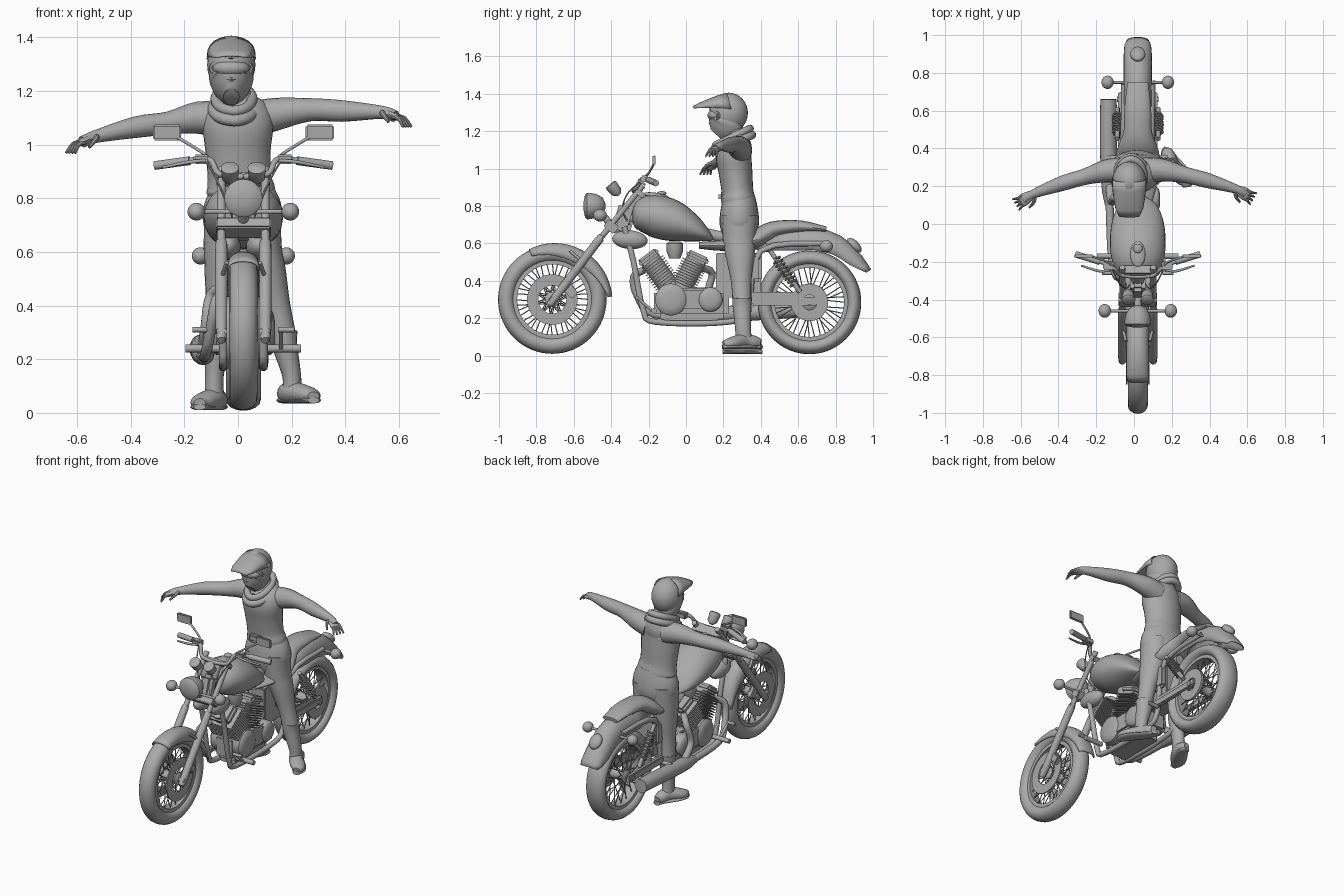
import bpy, bmesh
from math import sin, cos, pi, radians
from mathutils import Vector, Matrix

cube = bpy.data.objects.get("Cube")
if cube:
    bpy.data.objects.remove(cube, do_unlink=True)

grey = bpy.data.materials.new("plain grey")
grey.use_nodes = True
grey.diffuse_color = (.4, .4, .4, 1)
grey.node_tree.nodes["Principled BSDF"].inputs["Base Color"].default_value = (.4, .4, .4, 1)
parts = []
MID = .02  # centre line of the motorcycle
SIDES = ((-1, "right"), (1, "left"))


def finish(name, bm):
    bmesh.ops.recalc_face_normals(bm, faces=bm.faces)
    mesh = bpy.data.meshes.new(name)
    bm.to_mesh(mesh)
    bm.free()
    mesh.materials.append(grey)
    obj = bpy.data.objects.new(name, mesh)
    bpy.context.collection.objects.link(obj)
    parts.append(obj)
    return obj


def skin(bm, rings, closed):
    """Bridge rings of vertices; cap the ends when open."""
    count, seg = len(rings), len(rings[0])
    for i in range(count if closed else count - 1):
        a, b = rings[i], rings[(i + 1) % count]
        for k in range(seg):
            j = (k + 1) % seg
            bm.faces.new((a[k], a[j], b[j], b[k]))
    if not closed:
        bm.faces.new(rings[0])
        bm.faces.new(rings[-1])


def blend(a, b, c, d, t):
    return b + t / 2 * (c - a + t * (2 * a - 5 * b + 4 * c - d + t * (3 * (b - c) + d - a)))


def tube(name, pts, seg=14, sub=4, closed=False, bm=None):
    """Smooth swept tube; points are x, y, z, radius and an optional second radius."""
    pts = [tuple(p) + (p[3],) if len(p) == 4 else tuple(p) for p in pts]
    n, path = len(pts), []
    for i in range(n if closed else n - 1):
        q = [pts[(i + k) % n] if closed else pts[min(max(i + k, 0), n - 1)] for k in (-1, 0, 1, 2)]
        path += [[blend(*c, j / sub) for c in zip(*q)] for j in range(sub)]
    if not closed:
        path.append(pts[-1])
    m, u, rings, target = len(path), None, [], bm or bmesh.new()
    for i, p in enumerate(path):
        lo, hi = ((i - 1) % m, (i + 1) % m) if closed else (max(i - 1, 0), min(i + 1, m - 1))
        t = (Vector(path[hi][:3]) - Vector(path[lo][:3])).normalized()
        if u is None:
            u = Vector((1, 0, 0)) if abs(t.x) < .8 else Vector((0, 1, 0))
        u = (u - t * u.dot(t)).normalized()
        v = t.cross(u)
        rings.append([target.verts.new(Vector(p[:3]) + u * p[3] * cos(2 * pi * k / seg)
                                       + v * p[4] * sin(2 * pi * k / seg)) for k in range(seg)])
    skin(target, rings, closed)
    return None if bm else finish(name, target)


def rod(name, a, b, r, seg=10, bm=None):
    return tube(name, [(*a, r), (*b, r)], seg, 1, bm=bm)


def lathe(name, centre, axis, profile, closed=False, seg=40):
    """Turn (height, radius) pairs around an axis."""
    bm = bmesh.new()
    turn = Vector(axis).to_track_quat('Z', 'Y')
    rings = [[bm.verts.new(Vector(centre) + turn @ Vector((r * cos(2 * pi * k / seg), r * sin(2 * pi * k / seg), h)))
              for k in range(seg)] for h, r in profile]
    skin(bm, rings, closed)
    return finish(name, bm)


def ring(name, centre, half, inner, outer):
    return lathe(name, centre, (1, 0, 0), [(-half, inner), (-half, outer), (half, outer), (half, inner)], True)


def box(name, centre, size, tilt=0, bm=None, bevel=.006):
    target = bm or bmesh.new()
    place = Matrix.Translation(centre) @ Matrix.Rotation(tilt, 4, 'X') @ Matrix.Diagonal((*size, 1))
    bmesh.ops.create_cube(target, size=1, matrix=place)
    if bm:
        return None
    bmesh.ops.bevel(target, geom=target.edges[:], offset=bevel, segments=2, affect='EDGES')
    return finish(name, target)


def ball(name, centre, size, tilt=0):
    bm = bmesh.new()
    place = Matrix.Translation(centre) @ Matrix.Rotation(tilt, 4, 'X') @ Matrix.Diagonal((*size, 1))
    bmesh.ops.create_uvsphere(bm, u_segments=28, v_segments=16, radius=1, matrix=place)
    return finish(name, bm)


def arched_sheet(name, path, mid=MID):
    """Arched sheet along y, z points with half width and side depth."""
    bm, rows = bmesh.new(), []
    for i, (y, z, w, drop) in enumerate(path):
        a, b = path[max(i - 1, 0)], path[min(i + 1, len(path) - 1)]
        n = Vector((0, a[1] - b[1], b[0] - a[0])).normalized()
        rows.append([bm.verts.new(Vector((mid + w * cos(pi * k / 12), y, z)) - n * drop * (1 - abs(sin(pi * k / 12)) ** .7))
                     for k in range(13)])
    for a, b in zip(rows, rows[1:]):
        for k in range(12):
            bm.faces.new((a[k], a[k + 1], b[k + 1], b[k]))
    finish(name, bm).modifiers.new("thickness", 'SOLIDIFY').thickness = .006


# Wheels: tyre, rim, hub and laced spokes
def wheel(name, y, z, radius, width, depth):
    c, rim = (MID, y, z), radius - 2 * depth
    lathe(name + "_tyre", c, (1, 0, 0), [(width * cos(pi * k / 8), radius - depth + depth * sin(pi * k / 8))
                                         for k in range(16)], True, 64)
    ring(name + "_rim", c, width * .6, rim - .012, rim + .012)
    lathe(name + "_hub", c, (1, 0, 0), [(-.06, .025), (-.05, .04), (-.03, .03), (.03, .03), (.05, .04), (.06, .025)])
    bm, count = bmesh.new(), 40
    for k in range(count):
        a, s = 2 * pi * k / count, 1 if k % 2 else -1
        b = a + (.5 if k % 4 < 2 else -.5)
        rod("", (MID + s * .04, y + .035 * cos(b), z + .035 * sin(b)),
            (MID + s * .01, y + rim * cos(a), z + rim * sin(a)), .003, 5, bm)
    finish(name + "_spokes", bm)


wheel("front_wheel", -.715, .3, .29, .053, .045)
wheel("rear_wheel", .66, .285, .277, .065, .04)
front_arch = [(k / 16, radians(115 - 7 * k), .296 + .0016 * k) for k in range(17)]
arched_sheet("front_fender", [(-.715 + r * cos(a), .3 + r * sin(a), .06, .04 + .045 * sin(pi * t) - .015 * t)
                              for t, a, r in front_arch])
arched_sheet("rear_fender", [(.42, .64, .07, .08), (.55, .67, .075, .11), (.68, .685, .076, .12), (.76, .67, .076, .12),
                             (.83, .64, .076, .11), (.88, .6, .076, .1), (.94, .535, .076, .08), (.975, .485, .072, .05), (.99, .46, .06, .03)])
ball("tail_light", (MID, .9, .59), (.04, .05, .025), -.8)
ring("drive_sprocket", (MID + .085, .66, .285), .008, .04, .1)
box("belt_guard", (MID + .085, .48, .305), (.016, .3, .07))

# Fork, clamps and front brakes
for s, side in SIDES:
    x = MID + s * .082
    rod(side + "_fork_upper", (x, -.23, .91), (x, -.48, .6), .016)
    tube(side + "_fork_lower", [(x, -.45, .63, .02), (x, -.48, .6, .023), (x, -.7, .31, .022), (x, -.735, .27, .014)])
    ring(side + "_brake_disc", (MID + s * .058, -.715, .3), .004, .075, .135)
    box(side + "_brake_caliper", (MID + s * .068, -.62, .35), (.035, .05, .08), .7)
    rod(side + "_fender_stay", (MID + s * .062, -.62, .56), (x, -.55, .5), .008)
rod("front_axle", (MID - .1, -.715, .3), (MID + .1, -.715, .3), .014)
box("lower_clamp", (MID, -.4, .69), (.205, .07, .05), -.65)
box("upper_clamp", (MID, -.25, .87), (.2, .06, .03), -.65)
rod("steering_neck", (MID, -.38, .67), (MID, -.24, .86), .035)
box("neck_cover", (MID, -.33, .73), (.08, .1, .17), -.3, bevel=.02)

# Lights and gauges
lathe("headlight", (MID, -.43, .8), (0, -1, 0), [(0, .012), (.015, .045), (.05, .064), (.09, .071), (.1, .071), (.11, .06), (.118, .02)])
rod("headlight_bracket", (MID, -.48, .79), (MID, -.4, .7), .02)
for s, side in SIDES:
    lathe(side + "_gauge", (MID + s * .05, -.37, .875), (0, -.5, .6), [(-.02, .012), (0, .03), (.05, .034), (.055, .028)])
    for where, y, z, reach, r in (("front", -.46, .75, .175, .033), ("rear", .75, .585, .16, .032)):
        ball(f"{side}_{where}_indicator", (MID + s * reach, y, z), (r, r * 1.1, r))
        rod(f"{side}_{where}_indicator_stalk", (MID, y, z), (MID + s * reach, y, z), .008)

# Handlebar, grips, levers and mirrors
for s, side in SIDES:
    def at(x, y, z, *r):
        return (MID + s * x, y, z, *r)
    tube(side + "_handlebar", [at(.32, -.16, .92, .011), at(.17, -.21, .945, .011), at(.12, -.24, .94, .011),
                               at(.09, -.27, .89, .011), at(0, -.28, .88, .011)])
    rod(side + "_grip", at(.33, -.16, .922), at(.2, -.2, .94), .017)
    box(side + "_switch_box", at(.155, -.22, .945), (.06, .045, .035))
    tube(side + "_lever", [at(.14, -.24, .94, .006), at(.2, -.25, .935, .007), at(.3, -.22, .915, .005)])
    tube(side + "_mirror_stem", [at(.13, -.23, .95, .006), at(.16, -.2, .975, .006), at(.25, -.17, 1.03, .006)])
    box(side + "_mirror", at(.285, -.17, 1.045), (.105, .016, .058))
    tube(side + "_cable", [at(.14, -.23, .94, .004), at(.1, -.31, .87, .004), at(.06, -.34, .78, .004), at(.03, -.3, .7, .004)], 6)

# Tank and seat
tube("fuel_tank", [(MID, *p) for p in ((-.285, .75, .04, .03), (-.265, .75, .1, .075), (-.18, .75, .14, .112),
                                       (-.07, .72, .147, .11), (.03, .68, .132, .075), (.1, .645, .1, .038), (.14, .62, .05, .01))], 28)
ball("tank_console", (MID, -.16, .855), (.04, .07, .016), -.15)
ball("filler_cap", (MID, -.13, .868), (.025, .025, .012))
tube("seat", [(MID, *p) for p in ((.07, .59, .06, .018), (.2, .59, .1, .03), (.35, .61, .115, .04), (.42, .65, .1, .05),
                                  (.49, .68, .075, .042), (.62, .69, .07, .032), (.75, .675, .055, .015))], 20)

# Frame, swingarm and shocks
rod("backbone", (MID, -.3, .74), (MID, .45, .58), .03)
for s, side in SIDES:
    x = MID + s * .075
    tube(side + "_frame_tube", [(x, -.33, .69, .016), (x, -.28, .5, .016), (x, -.23, .25, .016), (x, -.16, .18, .016),
                                (x, .22, .18, .016), (x, .33, .25, .016), (x, .4, .56, .016), (x, .74, .6, .014)])
    x = MID + s * .09
    box(side + "_swingarm", (x, .5, .29), (.028, .4, .045))
    tube(side + "_shock_spring", [(MID + s * .108 + .025 * cos(a), .48 + .1 * a / 50 + .02 * sin(a),
                                   .52 - .14 * a / 50 + .014 * sin(a), .006) for a in range(51)], 6, 1)
    rod(side + "_shock_body", (MID + s * .108, .45, .56), (MID + s * .108, .61, .34), .013)
    ball(side + "_neck_pod", (MID + s * .055, -.3, .62), (.045, .095, .05), -.08)
    box(side + "_side_cover", (MID + s * .075, .33, .47), (.04, .15, .15), bevel=.015)
    rod(side + "_foot_peg", (MID + s * .09, -.17, .24), (MID + s * .215, -.17, .24), .015)
    rod(side + "_pedal", (MID + s * .14, -.18, .24), (MID + s * .14, -.26, .31), .008)
    rod(side + "_pedal_tip", (MID + s * .13, -.26, .31), (MID + s * .19, -.26, .31), .01)
    rod(side + "_rear_peg", (MID + s * .09, .35, .27), (MID + s * .16, .35, .27), .013)
rod("rear_axle", (MID - .11, .66, .285), (MID + .11, .66, .285), .015)
box("battery_box", (MID, .28, .43), (.12, .24, .24))

# Engine: crankcase, covers and two finned cylinders
box("crankcase", (MID, .03, .28), (.17, .4, .17), bevel=.03)
box("sump", (MID, .02, .19), (.12, .3, .05))
for s, side in SIDES:
    for part, y, r in (("crank", -.08, .085), ("gearbox", .13, .065)):
        lathe(f"{side}_{part}_cover", (MID, y, .3), (s, 0, 0), [(0, r), (.1, r), (.11, r * .9), (.118, r * .5)])
    box(side + "_cover_bridge", (MID + s * .08, .03, .3), (.05, .2, .12), bevel=.012)
for name, top, tilt in (("front", -.21, .65), ("rear", .07, -.42)):
    base, head, bm = Vector((MID, -.05, .31)), Vector((MID, top, .54)), bmesh.new()
    rod("", base, head, .055, 20, bm)
    for k in range(10):
        box("", base.lerp(head, .3 + k * .055), (.19, .14, .006), tilt, bm)
    finish(name + "_cylinder_fins", bm)
    box(name + "_cylinder_head", base.lerp(head, .93), (.17, .125, .045), tilt, bevel=.014)
lathe("air_cleaner", (MID, -.06, .56), (0, 0, 1), [(-.04, .03), (0, .045), (.04, .045), (.05, .03)])

# Exhaust
tube("front_exhaust_pipe", [(-.04, -.22, .46, .02), (-.08, -.28, .42, .02), (-.1, -.26, .32, .02), (-.12, -.17, .22, .02), (-.13, .14, .21, .022)])
tube("rear_exhaust_pipe", [(-.04, .08, .47, .02), (-.1, .14, .44, .02), (-.12, .12, .32, .02), (-.13, .22, .23, .022)])
tube("muffler", [(-.13, .1, .21, .024), (-.13, .2, .22, .042), (-.135, .4, .235, .045), (-.135, .55, .245, .045), (-.135, .66, .25, .043)], 20)

# Rider: body and legs
tube("jacket", [(.01, .28, .8, .12, .085), (.01, .28, .83, .128, .092), (.005, .275, .88, .118, .085), (0, .265, .98, .122, .09),
                (0, .255, 1.07, .132, .095), (0, .27, 1.12, .12, .085), (-.01, .27, 1.165, .075, .06), (-.02, .25, 1.22, .045, .045)], 28)
box("belt_pouch", (0, .19, .85), (.1, .03, .05), bevel=.012)
tube("hips", [(.015, .285, .85, .11, .085), (.017, .285, .78, .143, .1), (.017, .285, .7, .145, .105), (.017, .285, .62, .1, .08)], 28)
for side, hip, knee, ankle, toe, z in (("right", -.05, -.07, -.088, -.135, .01), ("left", .085, .145, .2, .265, .035)):
    tube(side + "_leg", [(hip, .285, .75, .075, .095), (hip, .285, .62, .078, .088), ((hip + knee) / 2, .29, .52, .065, .075),
                         (knee, .295, .4, .05, .055), ((knee + ankle) / 2, .3, .27, .048, .05)], 20)
    tube(side + "_boot_shaft", [((knee + ankle) / 2, .3, .31, .05, .053), ((knee + ankle) / 2, .3, .26, .048, .05),
                                (ankle, .305, .14, .035, .042), (ankle, .31, z + .04, .037, .046)], 20)
    heel = ankle - (toe - ankle) * .3
    tube(side + "_boot_foot", [(heel, .4, z + .032, .02, .022), (heel, .37, z + .036, .036, .034), (ankle, .31, z + .042, .042, .042),
                               (toe, .24, z + .032, .043, .03), (toe * 1.06, .2, z + .026, .022, .018)], 18)
    tube(side + "_boot_sole", [(heel, .405, z + .012, .02, .012), (heel, .36, z + .012, .036, .012),
                               (toe, .25, z + .012, .042, .012), (toe * 1.06, .195, z + .012, .022, .012)], 18)

# Rider: arms and hands with spread fingers
for side, arm in (("right", ((-.06, .285, 1.09), (-.15, .28, 1.1), (-.26, .25, 1.08), (-.38, .215, 1.065), (-.53, .16, 1.03), (-.58, .13, 1.01))),
                  ("left", ((.06, .285, 1.095), (.15, .285, 1.115), (.27, .26, 1.13), (.39, .23, 1.125), (.54, .185, 1.12), (.585, .16, 1.105)))):
    tube(side + "_arm", [(*p, r) for p, r in zip(arm, (.068, .06, .043, .04, .024, .022))], 20)
    wrist, palm = Vector(arm[-2]), Vector(arm[-1])
    ahead = (palm - wrist).normalized()
    across = ahead.cross(Vector((0, 0, 1))).normalized()
    tube(side + "_palm", [(*wrist, .022, .018), (*palm, .034, .014), (*(palm + ahead * .02), .028, .01)])
    for k, finger in enumerate(("first", "second", "third", "fourth")):
        root = palm + across * (k - 1.5) * .016
        tip = root + ahead * .055 + across * (k - 1.5) * .006 - Vector((0, 0, .024))
        tube(f"{side}_{finger}_finger", [(*root, .009), (*(root + ahead * .03), .008), (*tip, .005)], 8)
    inner = across if across.y < 0 else -across
    tube(side + "_thumb", [(*wrist, .012), (*(wrist + ahead * .02 + inner * .035), .01), (*(palm + inner * .05 - Vector((0, 0, .02))), .006)], 8)

# Rider: scarf, helmet, goggles and peak
HEAD = -.025
for name, low, wide, r in (("scarf_lower", 1.125, .078, .022), ("scarf_upper", 1.16, .068, .02)):
    tube(name, [(HEAD + .01 + wide * sin(a * pi / 4), .25 - (wide + .025) * cos(a * pi / 4), low + .01 - .045 * cos(a * pi / 4), r)
                for a in range(8)], 12, closed=True)
ball("helmet_shell", (HEAD, .228, 1.298), (.09, .103, .108))
tube("helmet_chin", [(HEAD, .165, 1.178, .03, .045), (HEAD, .185, 1.2, .058, .08), (HEAD, .205, 1.225, .076, .102),
                     (HEAD, .215, 1.245, .083, .102), (HEAD, .225, 1.265, .082, .09)], 28)
ball("goggles", (HEAD, .16, 1.285), (.068, .045, .034))
tube("goggle_frame", [(HEAD + .074 * cos(a * pi / 6), .13 + .045 * abs(cos(a * pi / 6)), 1.285 + .042 * sin(a * pi / 6), .009)
                      for a in range(12)], 8, 2, True)
arched_sheet("helmet_peak", [(.035, 1.333, .055, .012), (.07, 1.352, .074, .03), (.12, 1.373, .084, .05),
                             (.17, 1.392, .09, .07), (.22, 1.405, .092, .09)], HEAD)

# Smooth shading that keeps hard edges
bpy.ops.object.select_all(action='DESELECT')
for obj in parts:
    obj.select_set(True)
bpy.context.view_layer.objects.active = parts[0]
bpy.ops.object.shade_smooth_by_angle(angle=radians(40))
